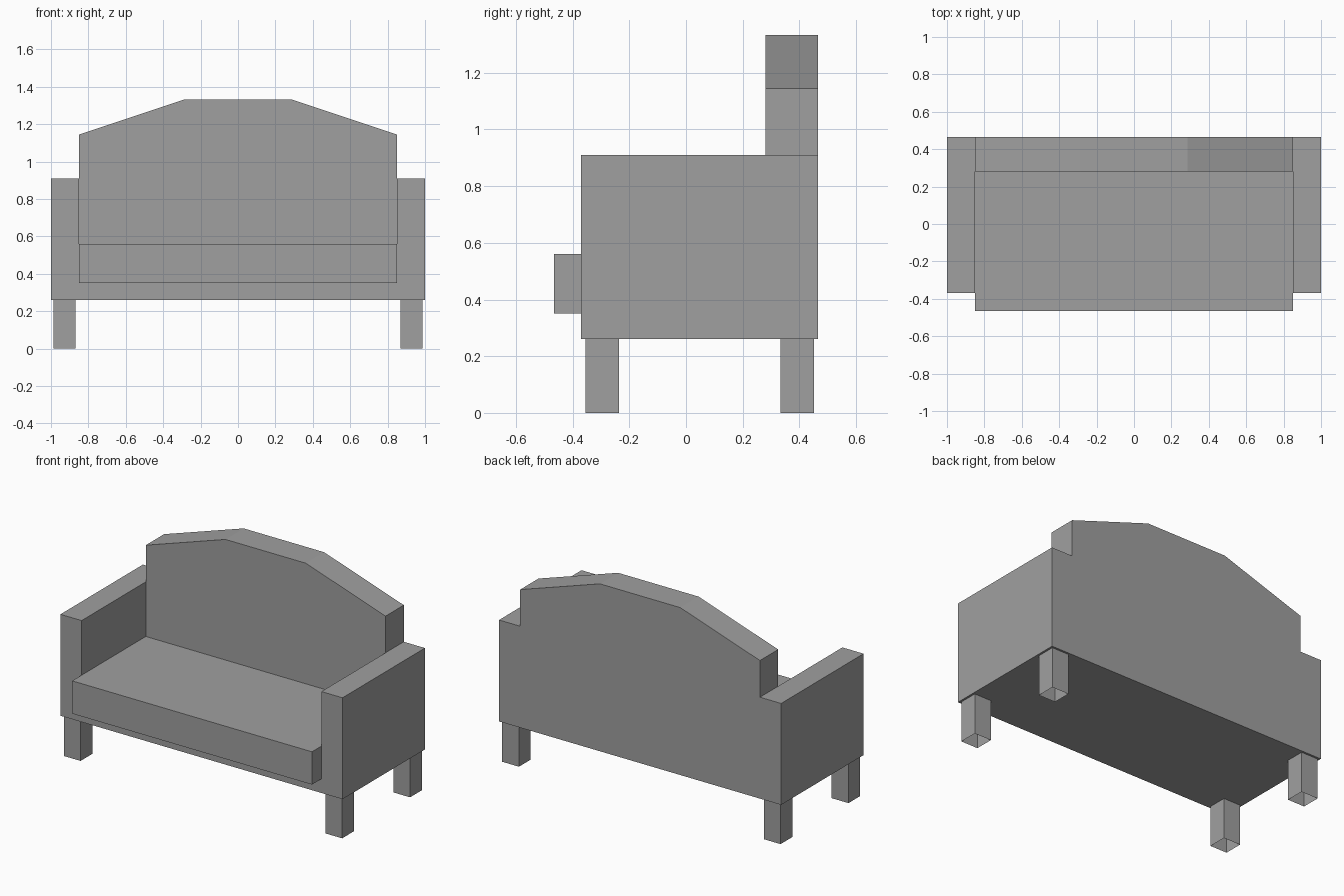
import bpy
import bmesh

cube = bpy.data.objects.get("Cube")
if cube:
    bpy.data.objects.remove(cube, do_unlink=True)

grey = bpy.data.materials.new("plain_grey")
grey.use_nodes = True
colour = (0.35, 0.35, 0.35, 1)
grey.diffuse_color = colour
grey.node_tree.nodes["Principled BSDF"].inputs["Base Color"].default_value = colour


def prism(name, outline, y0, y1):
    """Extrude an x-z outline from y0 back to y1."""
    bm = bmesh.new()
    face = bm.faces.new([bm.verts.new((x, y0, z)) for x, z in outline])
    new = bmesh.ops.extrude_face_region(bm, geom=[face])["geom"]
    verts = [v for v in new if isinstance(v, bmesh.types.BMVert)]
    bmesh.ops.translate(bm, vec=(0, y1 - y0, 0), verts=verts)
    bmesh.ops.recalc_face_normals(bm, faces=bm.faces)
    mesh = bpy.data.meshes.new(name)
    bm.to_mesh(mesh)
    bm.free()
    mesh.materials.append(grey)
    obj = bpy.data.objects.new(name, mesh)
    bpy.context.collection.objects.link(obj)
    return obj


def box(name, x0, x1, y0, y1, z0, z1):
    return prism(name, [(x0, z0), (x1, z0), (x1, z1), (x0, z1)], y0, y1)


def mirrored(half):
    """Complete a right-hand outline with its mirror image."""
    return half + [(-x, z) for x, z in reversed(half)]


FRONT, BACK, BACKREST = -0.37, 0.465, 0.28
BOTTOM, ARM_TOP, ARM_IN = 0.26, 0.91, 0.85

# Frame: base and two arms in one U-shaped section
prism("base_and_arms", mirrored([(1, BOTTOM), (1, ARM_TOP), (ARM_IN, ARM_TOP), (ARM_IN, 0.35)]),
      FRONT, BACK)

# Backrest with a chamfered crown, standing between the arms
prism("backrest", mirrored([(ARM_IN, 0.35), (ARM_IN, 1.145), (0.285, 1.333)]), BACKREST, BACK)

# Seat cushion, overhanging the front
box("seat_cushion", -ARM_IN, ARM_IN, -0.465, BACKREST, 0.35, 0.56)

# Four square legs, hollow and open underneath
for side, sx in (("left", 1), ("right", -1)):
    for end, y0 in (("front", -0.355), ("back", 0.333)):
        x0, x1 = sorted((sx * 0.868, sx * 0.987))
        leg = box(f"{end}_{side}_leg", x0, x1, y0, y0 + 0.119, 0, BOTTOM)
        bm = bmesh.new()
        bm.from_mesh(leg.data)
        ends = [f for f in bm.faces if abs(f.normal.z) > 0.9 and f.calc_center_median().z < 0.01]
        bmesh.ops.delete(bm, geom=ends, context="FACES_ONLY")
        bm.to_mesh(leg.data)
        bm.free()
